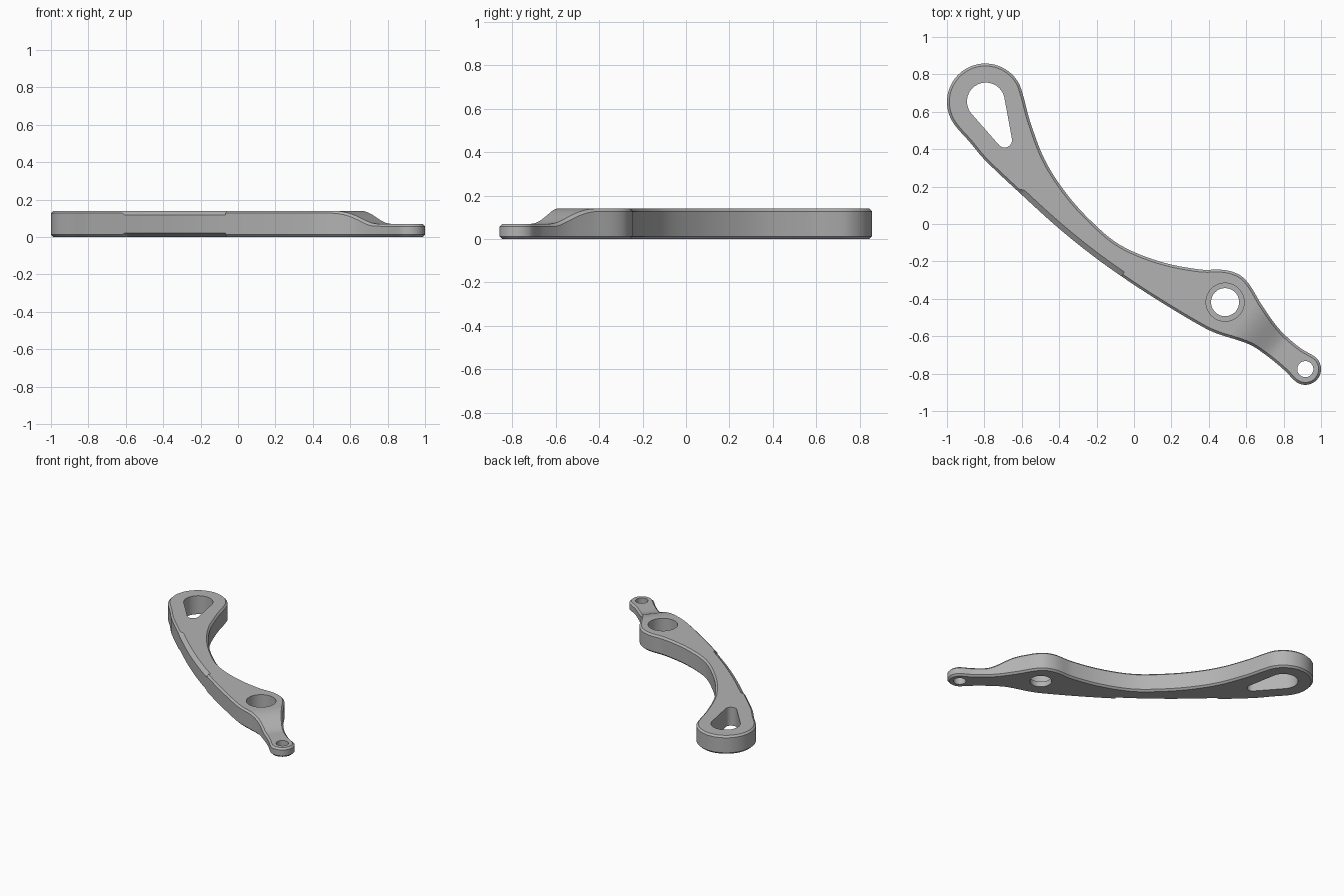
import bpy, bmesh, math
from mathutils import Vector
from mathutils.geometry import interpolate_bezier

if "Cube" in bpy.data.objects:
    bpy.data.objects.remove(bpy.data.objects["Cube"])

HEIGHT, TIP_HEIGHT = 0.14, 0.07
HEAD, PIVOT, TIP = (-0.795, 0.653), (0.487, -0.418), (0.916, -0.776)

metal = bpy.data.materials.new("light grey metal")
metal.use_nodes = True
metal.diffuse_color = (0.45, 0.45, 0.45, 1)
metal.node_tree.nodes["Principled BSDF"].inputs["Base Color"].default_value = (0.45, 0.45, 0.45, 1)


def arc(centre, radius, start, end, count):
    angles = [math.radians(start + (end - start) * i / count) for i in range(count + 1)]
    return [Vector((centre[0] + radius * math.cos(a), centre[1] + radius * math.sin(a))) for a in angles]


def smooth_loop(points, steps=6):
    """Closed smooth curve through all points."""
    n = len(points)
    tangents = []
    for i, p in enumerate(points):
        before, after = points[i - 1], points[(i + 1) % n]
        tangents.append((after - before) / ((after - p).length + (p - before).length))
    result = []
    for i, p in enumerate(points):
        j = (i + 1) % n
        reach = (points[j] - p).length / 3
        result += interpolate_bezier(p, p + tangents[i] * reach,
                                     points[j] - tangents[j] * reach, points[j], steps + 1)[:-1]
    return [Vector((p[0], p[1])) for p in result]


def skin(name, rings):
    """Closed solid through a row of matching rings."""
    bm = bmesh.new()
    rows = [[bm.verts.new(p) for p in ring] for ring in rings]
    for a, b in zip(rows, rows[1:]):
        for i in range(len(a)):
            j = (i + 1) % len(a)
            bm.faces.new((a[i], a[j], b[j], b[i]))
    bm.faces.new(rows[0][::-1])
    bm.faces.new(rows[-1])
    bmesh.ops.recalc_face_normals(bm, faces=bm.faces)
    mesh = bpy.data.meshes.new(name)
    bm.to_mesh(mesh)
    bm.free()
    obj = bpy.data.objects.new(name, mesh)
    bpy.context.collection.objects.link(obj)
    return obj


def prism(name, outline, low, high):
    return skin(name, [[(p[0], p[1], z) for p in outline] for z in (low, high)])


cutters = []


def cut(body, cutter):
    cutter.hide_render = True
    cutters.append(cutter)
    mod = body.modifiers.new(cutter.name, "BOOLEAN")
    mod.operation, mod.solver, mod.object = "DIFFERENCE", "EXACT", cutter


# Lever outline: round head, outer edge, small tip eye, inner edge
outer_edge = [(-0.88, 0.44), (-0.8, 0.345), (-0.61, 0.165), (-0.4, -0.025), (-0.2, -0.185), (0, -0.325),
              (0.2, -0.452), (0.38, -0.557), (0.45, -0.588), (0.617, -0.644), (0.72, -0.712), (0.805, -0.783)]
inner_edge = [(0.885, -0.66), (0.778, -0.564), (0.685, -0.436), (0.617, -0.324), (0.564, -0.272),
              (0.484, -0.246), (0.35, -0.243), (0.136, -0.2), (-0.078, -0.11), (-0.238, 0.024),
              (-0.37, 0.174), (-0.478, 0.345), (-0.556, 0.55)]
outline = smooth_loop(arc(HEAD, 0.205, 10, 216, 10) + [Vector(p) for p in outer_edge]
                      + arc(TIP, 0.084, -130, 50, 8) + [Vector(p) for p in inner_edge])
lever = prism("lever_arm", outline, 0, HEIGHT)
lever.data.materials.append(metal)

# Curved step down to the thin tip, running across the arm
along, across = Vector((0.77, -0.64)).normalized(), Vector((0.64, 0.77)).normalized()
START, END, STEPS = 0.75, 1.03, 20
profile = [(START - 0.03, HEIGHT + 0.001)]
for i in range(STEPS + 1):
    t = i / STEPS
    drop = 0.5 - 0.5 * math.cos(math.pi * t ** 1.25)
    profile.append((START + (END - START) * t, HEIGHT + 0.0005 - (HEIGHT - TIP_HEIGHT) * drop))
profile += [(1.5, TIP_HEIGHT), (1.5, 0.3), (START - 0.03, 0.3)]
cut(lever, skin("tip_step_cutter", [[(*(along * d + across * w), z) for d, z in profile]
                                   for w in (-0.6, 0.6)]))

# Chamfer along every rim
bevel = lever.modifiers.new("rim_chamfer", "BEVEL")
bevel.width, bevel.segments = 0.013, 1
bevel.limit_method, bevel.angle_limit = "ANGLE", math.radians(50)
bevel.use_clamp_overlap = False

# Teardrop window through the head
cut(lever, prism("window_cutter", arc((-0.792, 0.655), 0.101, 14, 222, 28)
                 + arc((-0.692, 0.449), 0.04, 222, 374, 16), -0.1, 0.3))

# Pivot hole with counterbore, and tip hole
for name, centre, radius, low in (("pivot_hole_cutter", PIVOT, 0.075, -0.1),
                                  ("counterbore_cutter", PIVOT, 0.102, 0.04),
                                  ("tip_hole_cutter", TIP, 0.043, -0.1)):
    cut(lever, prism(name, arc(centre, radius, 0, 360, 48)[:-1], low, 0.3))

# Outer edge lookup for the sweeps
edge = [p for p in outline if -0.9 < p.x < 0.4 and p.y < 0.47 - 0.9 * (p.x + 0.9)]
edge.sort(key=lambda p: p.x)


def edge_point(x):
    for a, b in zip(edge, edge[1:]):
        if a.x <= x <= b.x:
            return a.lerp(b, (x - a.x) / (b.x - a.x))
    return edge[-1]


def sweep(name, start, end, section, steps=40):
    """Sweep section(x) = [(outward, z), ...] along the outer edge."""
    rings = []
    for i in range(steps + 1):
        # cosine spacing gathers rings near both ends
        x = start + (end - start) * (0.5 - 0.5 * math.cos(math.pi * i / steps))
        p = edge_point(x)
        d = (edge_point(x + 0.02) - edge_point(x - 0.02)).normalized()
        out = Vector((d.y, -d.x))
        rings.append([(*(p + out * o), z) for o, z in section(x)])
    return skin(name, rings)


# Wider grip chamfers on the outer edge, fading at both ends
def grip_section(top):
    def section(x):
        fade = min(1, (x + 0.63) / 0.025, (-0.01 - x) / 0.025)
        shift = 0.022 * (1 - fade)
        points = [(-0.0535 + shift, 0.16), (0.0255 + shift, 0.098), (0.0255 + shift, 0.16)]
        return points if top else [(o, HEIGHT - z) for o, z in points]
    return section


for label, top in (("upper", True), ("lower", False)):
    cut(lever, sweep(label + "_grip_cutter", -0.63, -0.01, grip_section(top)))


# Long round-ended groove in the outer edge
def groove_section(x):
    gap = max(0.0, min(x + 0.71, 0.08 - x))
    r = 0.022
    size = math.sqrt(max(0.02, 1 - (1 - min(gap / r, 1)) ** 2))
    half = [(-0.03, 0.013), (-0.008, 0.013), (0.012, 0.033)]
    return [(o, 0.071 - h * size) for o, h in half] + [(o, 0.071 + h * size) for o, h in half[::-1]]


cut(lever, sweep("groove_cutter", -0.71, 0.08, groove_section))

# Bake the cuts, drop the cutters, smooth the curved walls
bpy.context.view_layer.update()
baked = bpy.data.meshes.new_from_object(lever.evaluated_get(bpy.context.evaluated_depsgraph_get()))
lever.modifiers.clear()
lever.data = baked
for cutter in cutters:
    bpy.data.objects.remove(cutter)
baked.materials.clear()
baked.materials.append(metal)
for face in baked.polygons:
    face.material_index = 0
bpy.ops.object.select_all(action="DESELECT")
lever.select_set(True)
bpy.context.view_layer.objects.active = lever
bpy.ops.object.shade_smooth_by_angle(angle=math.radians(28))
